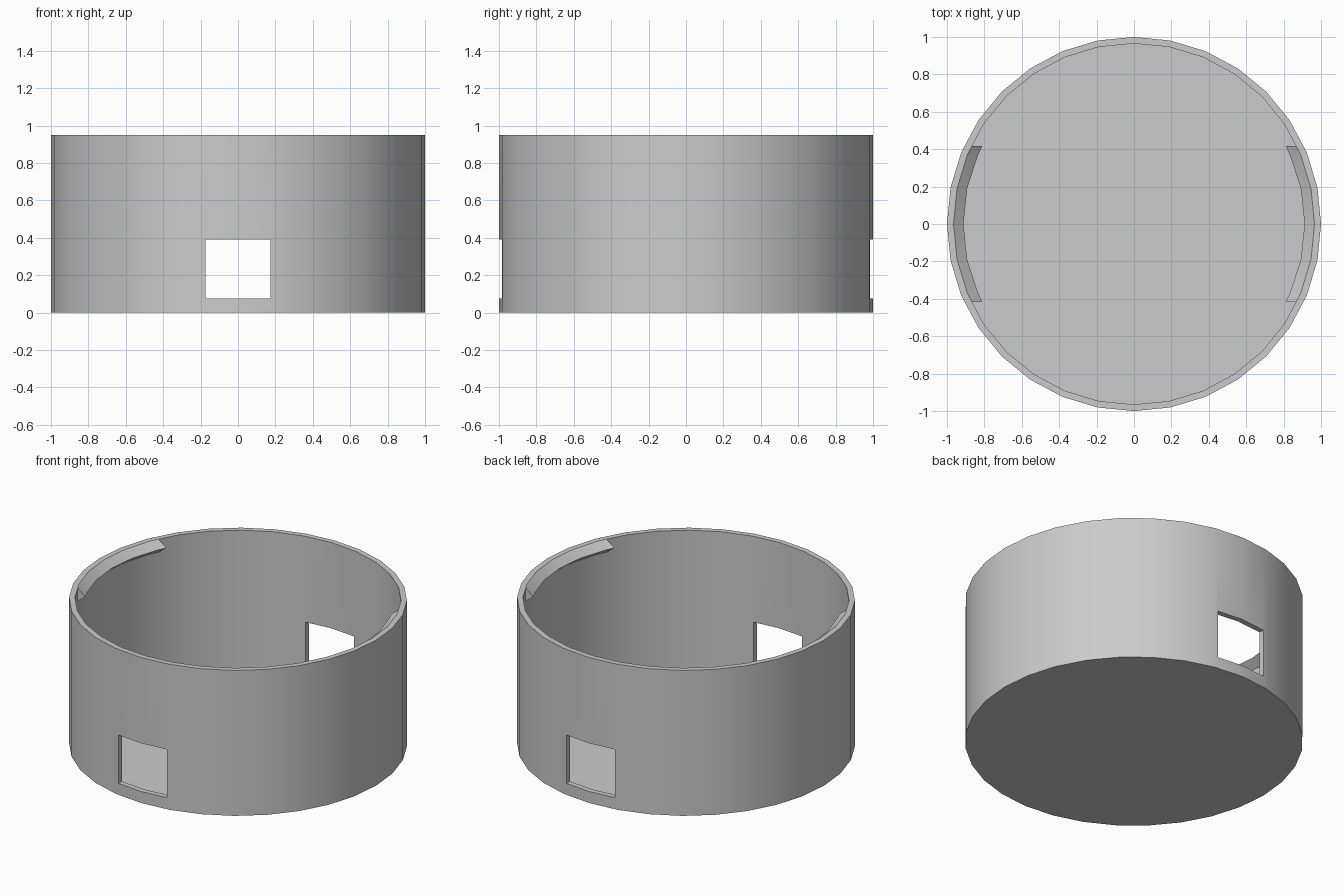
import bpy, bmesh, math

cube = bpy.data.objects.get("Cube")
if cube:
    bpy.data.objects.remove(cube, do_unlink=True)

SIDES = 32
OUTER, INNER, TIP = 1.0, 0.965, 0.912
HEIGHT, FLOOR = 0.95, 0.035
STEP = 2 * math.pi / SIDES

grey = bpy.data.materials.new("plain grey")
grey.use_nodes = True
colour = (0.6, 0.6, 0.6, 1)
grey.diffuse_color = colour
grey.node_tree.nodes["Principled BSDF"].inputs["Base Color"].default_value = colour


def make_object(name, bm):
    bmesh.ops.recalc_face_normals(bm, faces=bm.faces)
    mesh = bpy.data.meshes.new(name)
    bm.to_mesh(mesh)
    bm.free()
    mesh.materials.append(grey)
    obj = bpy.data.objects.new(name, mesh)
    bpy.context.collection.objects.link(obj)
    return obj


def smooth(obj):
    bpy.ops.object.select_all(action='DESELECT')
    obj.select_set(True)
    bpy.context.view_layer.objects.active = obj
    bpy.ops.object.shade_smooth_by_angle(angle=math.radians(30))


# Round cup: rings from the underside, over the rim, down to the floor
bm = bmesh.new()
profile = [(OUTER, 0), (OUTER, HEIGHT), (INNER, HEIGHT), (INNER, FLOOR)]
rings = [[bm.verts.new((r * math.cos(i * STEP), r * math.sin(i * STEP), z))
          for i in range(SIDES)] for r, z in profile]
for low, high in zip(rings, rings[1:]):
    for i in range(SIDES):
        j = (i + 1) % SIDES
        bm.faces.new((low[i], low[j], high[j], high[i]))
bm.faces.new(rings[0])
bm.faces.new(rings[-1])
cup = make_object("cup_body", bm)

# Square window cut through the front and back walls
bm = bmesh.new()
bmesh.ops.create_cube(bm, size=1)
bmesh.ops.scale(bm, vec=(0.35, 3, 0.315), verts=bm.verts)
bmesh.ops.translate(bm, vec=(0, 0, 0.2325), verts=bm.verts)
cutter = make_object("window_cutter", bm)
cutter.hide_render = True
cutter.hide_set(True)
cut = cup.modifiers.new("windows", 'BOOLEAN')
cut.object = cutter
cut.operation = 'DIFFERENCE'
cut.solver = 'EXACT'
bpy.context.view_layer.objects.active = cup
bpy.ops.object.modifier_apply(modifier=cut.name)
bpy.data.objects.remove(cutter, do_unlink=True)
smooth(cup)


# Triangular catch ridges just below the rim, on the two sides
def wall_radius(angle):
    return INNER * math.cos(STEP / 2) / math.cos(angle % STEP - STEP / 2)


end = math.asin(0.42 / INNER)
angles = [-end] + [k * STEP for k in range(-2, 3)] + [end]
for name, side in (("left_catch_ridge", 1), ("right_catch_ridge", -1)):
    bm = bmesh.new()
    sections = []
    for a in angles:
        r = wall_radius(a)
        x, y = r * math.cos(a), r * math.sin(a)
        tip = math.sqrt(TIP ** 2 - y ** 2)
        sections.append([bm.verts.new((side * px, y, z)) for px, z in
                         ((x, HEIGHT), (tip, HEIGHT - 0.043), (x, HEIGHT - 0.085))])
    for a, b in zip(sections, sections[1:]):
        for i in range(3):
            j = (i + 1) % 3
            bm.faces.new((a[i], a[j], b[j], b[i]))
    bm.faces.new(sections[0])
    bm.faces.new(sections[-1])
    smooth(make_object(name, bm))
